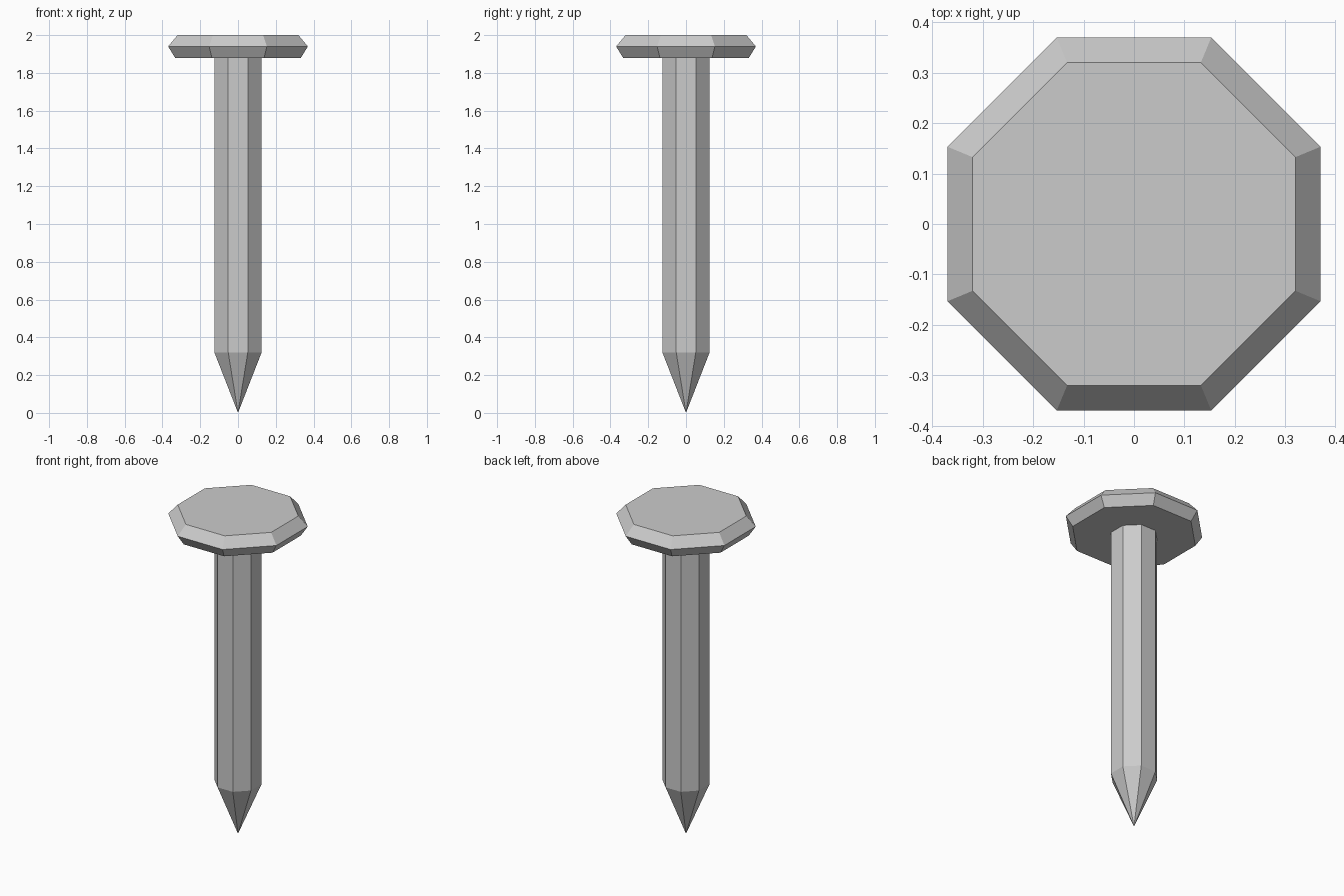
import bpy, bmesh
from math import cos, sin, pi

if "Cube" in bpy.data.objects:
    bpy.data.objects.remove(bpy.data.objects["Cube"])

SIDES = 8
# Profile from tip to top: (distance from axis to flat side, height)
SHANK_AND_HEAD = [(0.125, 0.32), (0.125, 1.88),               # shank
                  (0.333, 1.88), (0.37, 1.94), (0.32, 2.0)]   # bevelled head


def add_ring(bm, apothem, z):
    """Octagon with flat sides facing the axes."""
    r = apothem / cos(pi / SIDES)
    angles = [(i + 0.5) * 2 * pi / SIDES for i in range(SIDES)]
    return [bm.verts.new((r * cos(a), r * sin(a), z)) for a in angles]


bm = bmesh.new()
tip = bm.verts.new((0, 0, 0))
rings = [add_ring(bm, a, z) for a, z in SHANK_AND_HEAD]

for i in range(SIDES):
    j = (i + 1) % SIDES
    # pointed tip
    bm.faces.new((tip, rings[0][j], rings[0][i]))
    # shank, underside of head and bevels
    for low, high in zip(rings, rings[1:]):
        bm.faces.new((low[i], low[j], high[j], high[i]))
# flat top of head
bm.faces.new(rings[-1])
bmesh.ops.recalc_face_normals(bm, faces=bm.faces)

mesh = bpy.data.meshes.new("nail")
bm.to_mesh(mesh)
bm.free()
nail = bpy.data.objects.new("nail", mesh)
bpy.context.collection.objects.link(nail)
